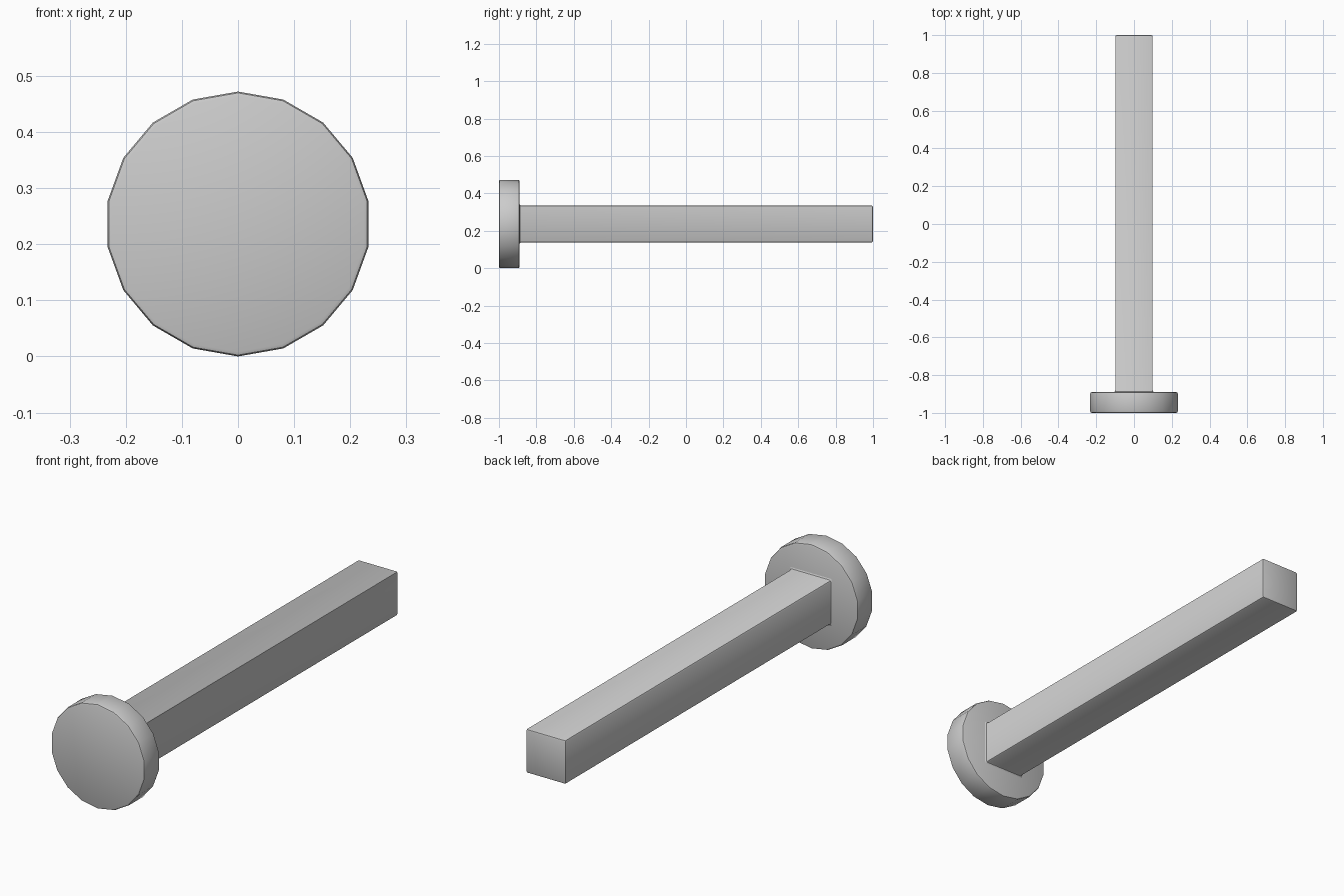
import bpy
import bmesh
from math import radians
from mathutils import Matrix, Vector

default = bpy.data.objects.get("Cube")
if default:
    bpy.data.objects.remove(default, do_unlink=True)

RADIUS = 0.236        # head radius, also the height of the axis
HEAD_BACK = -0.89
HALF = 0.099          # half width of the square shaft
SOFT = 0.008          # edge rounding

grey = bpy.data.materials.new("plain_grey")
grey.use_nodes = True
colour = (0.6, 0.6, 0.6, 1)
grey.diffuse_color = colour
grey.node_tree.nodes["Principled BSDF"].inputs["Base Color"].default_value = colour


def finish(bm, name):
    bmesh.ops.recalc_face_normals(bm, faces=bm.faces[:])
    mesh = bpy.data.meshes.new(name)
    bm.to_mesh(mesh)
    bm.free()
    mesh.materials.append(grey)
    obj = bpy.data.objects.new(name, mesh)
    bpy.context.collection.objects.link(obj)
    bpy.ops.object.select_all(action='DESELECT')
    obj.select_set(True)
    bpy.context.view_layer.objects.active = obj
    bpy.ops.object.shade_smooth_by_angle(angle=radians(35))
    return obj


# Round head: 18-sided disc with softened rims
bm = bmesh.new()
depth = HEAD_BACK + 1
place = (Matrix.Translation((0, (HEAD_BACK - 1) / 2, RADIUS))
         @ Matrix.Rotation(radians(90), 4, 'X'))
bmesh.ops.create_cone(bm, cap_ends=True, segments=18, radius1=RADIUS,
                      radius2=RADIUS, depth=depth, matrix=place)
rims = [e for e in bm.edges if abs(e.verts[0].co.y - e.verts[1].co.y) < 0.001]
bmesh.ops.bevel(bm, geom=rims, offset=SOFT, segments=2, profile=0.5,
                affect='EDGES')
finish(bm, "round_head")

# Square shaft: box with softened edges
bm = bmesh.new()
start = HEAD_BACK + SOFT
place = (Matrix.Translation((0, (1 + start) / 2, RADIUS))
         @ Matrix.Diagonal((2 * HALF, 1 - start, 2 * HALF, 1)))
bmesh.ops.create_cube(bm, size=1, matrix=place)
edges = [e for e in bm.edges if max(v.co.y for v in e.verts) > start + 0.1]
bmesh.ops.bevel(bm, geom=edges, offset=SOFT, segments=2, profile=0.5,
                affect='EDGES')

# Small flare where the shaft meets the head
front = min(bm.faces, key=lambda f: f.calc_center_median().y)
for step, grow in ((0.6, 0.25), (0.45, 0.75)):
    made = bmesh.ops.extrude_face_region(bm, geom=[front])["geom"]
    bmesh.ops.delete(bm, geom=[front], context='FACES_ONLY')
    front = next(g for g in made if isinstance(g, bmesh.types.BMFace))
    scale = 1 + grow * SOFT / HALF
    for v in front.verts:
        v.co = Vector((v.co.x * scale, v.co.y - step * SOFT,
                       RADIUS + (v.co.z - RADIUS) * scale))
finish(bm, "square_shaft")
